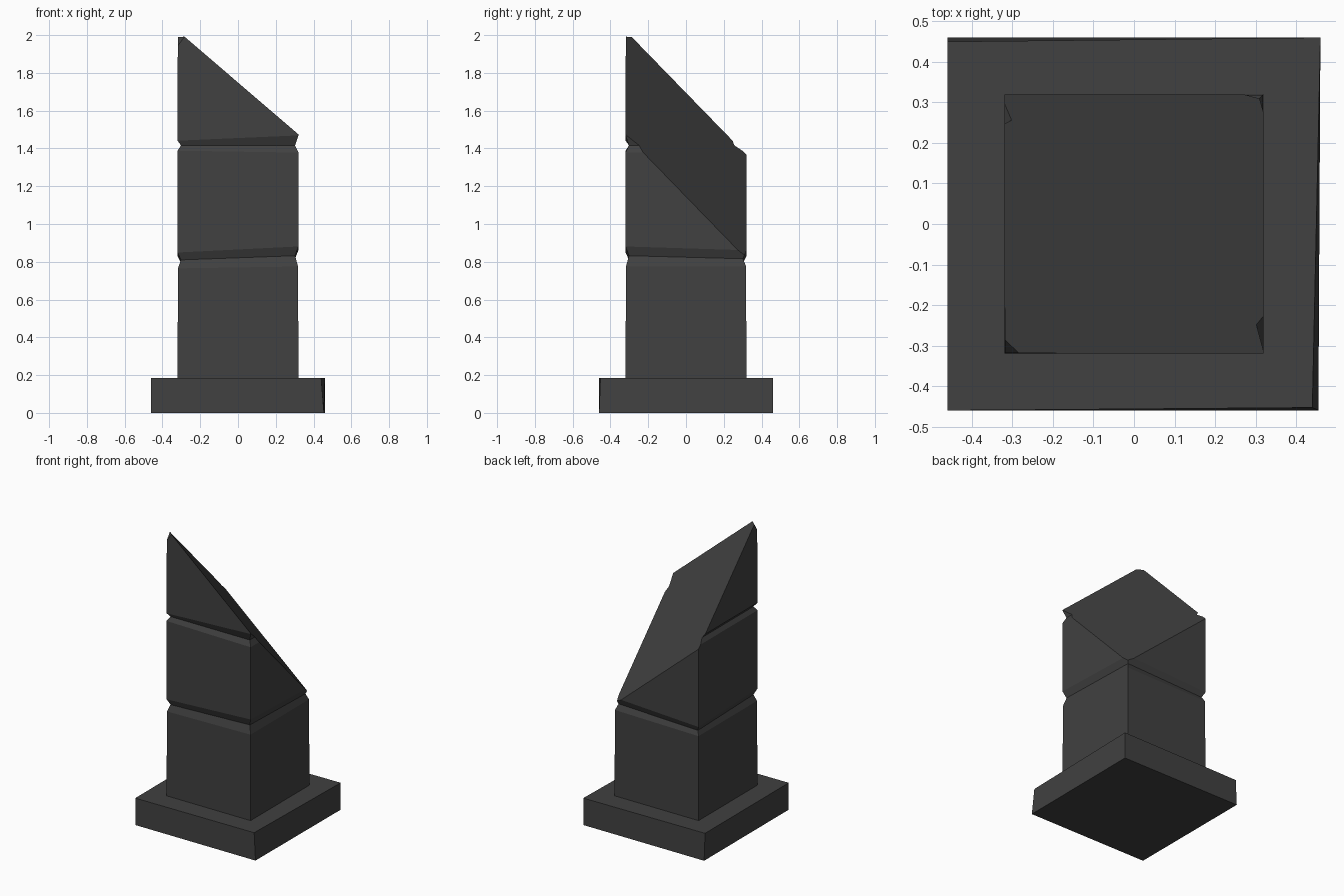
import bpy
import bmesh
from mathutils import Vector

cube = bpy.data.objects.get("Cube")
if cube:
    bpy.data.objects.remove(cube)

# Single dark stone colour
stone = bpy.data.materials.new("dark_stone")
stone.use_nodes = True
colour = (0.052, 0.052, 0.052, 1)
stone.diffuse_color = colour
bsdf = stone.node_tree.nodes["Principled BSDF"]
bsdf.inputs["Base Color"].default_value = colour
bsdf.inputs["Roughness"].default_value = 0.9

CORNERS = [(-1, -1), (1, -1), (1, 1), (-1, 1)]


def ring(bm, z, half, tilt_x=0, tilt_y=0):
    """Square ring of four vertices, optionally tilted."""
    return [bm.verts.new((sx * half, sy * half, z + sx * tilt_x + sy * tilt_y))
            for sx, sy in CORNERS]


def skin(bm, rings):
    """Join stacked rings into a closed solid."""
    bm.faces.new(list(reversed(rings[0])))
    for low, high in zip(rings, rings[1:]):
        for i in range(4):
            j = (i + 1) % 4
            bm.faces.new((low[i], low[j], high[j], high[i]))
    bm.faces.new(rings[-1])


def slice_off(bm, point, normal):
    """Remove everything beyond a plane and cap the cut."""
    cut = bmesh.ops.bisect_plane(
        bm, geom=bm.verts[:] + bm.edges[:] + bm.faces[:], dist=1e-5,
        plane_co=Vector(point), plane_no=Vector(normal).normalized(),
        clear_outer=True)
    edges = [e for e in cut["geom_cut"] if isinstance(e, bmesh.types.BMEdge)]
    bmesh.ops.holes_fill(bm, edges=edges, sides=0)


def finish(bm, name):
    bmesh.ops.recalc_face_normals(bm, faces=bm.faces[:])
    mesh = bpy.data.meshes.new(name)
    bm.to_mesh(mesh)
    bm.free()
    mesh.materials.append(stone)
    obj = bpy.data.objects.new(name, mesh)
    bpy.context.collection.objects.link(obj)


# Plinth, with slightly worn upper corners
bm = bmesh.new()
bottom, top = ring(bm, 0, 0.46), ring(bm, 0.185, 0.46)
skin(bm, [bottom, top])
top[1].co.x, top[1].co.y = 0.44, -0.453
bottom[1].co.x = 0.455
top[3].co.y = 0.45
finish(bm, "plinth")

# Square shaft with two V grooves: height, half width, tilt along x and y
SECTIONS = [
    (0.18, 0.32, 0, 0),
    (0.77, 0.318, 0.005, 0),
    (0.813, 0.302, 0.011, -0.008),
    (0.855, 0.32, 0.016, -0.01),
    (1.383, 0.32, -0.005, 0),
    (1.416, 0.302, 0, 0),
    (1.455, 0.32, 0.014, 0),
    (2.3, 0.318, 0, 0),
]
bm = bmesh.new()
skin(bm, [ring(bm, *section) for section in SECTIONS])

# Slanted break across the shaft, then the blunted tip
slice_off(bm, (0, 0, 1.42), (0.86, 1.03, 1))
slice_off(bm, (-0.30, -0.30, 1.995), (-0.7, -0.7, 0.5))
finish(bm, "broken_shaft")
